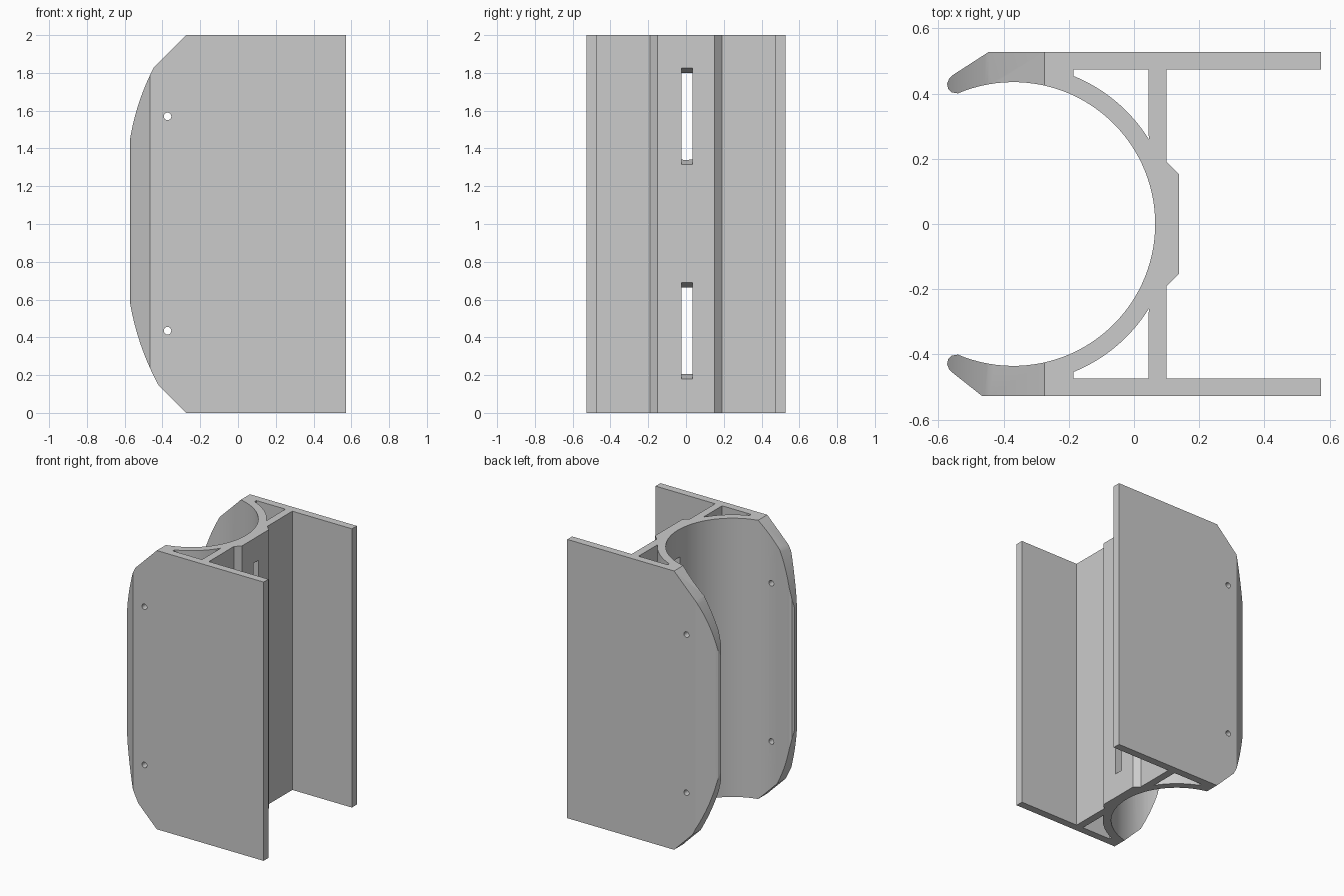
import bpy
import bmesh
from math import atan2, cos, sin, pi
from mathutils import Vector

cube = bpy.data.objects.get("Cube")
if cube:
    bpy.data.objects.remove(cube, do_unlink=True)

H = 2.0
CX, R = -0.37, 0.435          # round channel: centre and radius

grey = bpy.data.materials.new("plain grey")
grey.use_nodes = True
grey.diffuse_color = (0.6, 0.6, 0.6, 1)
grey.node_tree.nodes["Principled BSDF"].inputs["Base Color"].default_value = (0.6, 0.6, 0.6, 1)


def prism(name, points, offset):
    """Extrude a closed 3D outline along an offset."""
    bm = bmesh.new()
    face = bm.faces.new([bm.verts.new(p) for p in points])
    new = bmesh.ops.extrude_face_region(bm, geom=[face])["geom"]
    bmesh.ops.translate(bm, vec=offset, verts=[v for v in new if isinstance(v, bmesh.types.BMVert)])
    bmesh.ops.recalc_face_normals(bm, faces=bm.faces)
    mesh = bpy.data.meshes.new(name)
    bm.to_mesh(mesh)
    bm.free()
    mesh.materials.append(grey)
    obj = bpy.data.objects.new(name, mesh)
    bpy.context.collection.objects.link(obj)
    return obj


def arc(radius, start, end, steps):
    return [(CX + radius * cos(start + (end - start) * i / steps),
             radius * sin(start + (end - start) * i / steps)) for i in range(steps + 1)]


def bezier(a, c, b, steps=14):
    a, c, b = Vector(a), Vector(c), Vector(b)
    return [tuple(a * (1 - t) ** 2 + c * 2 * t * (1 - t) + b * t * t)
            for t in (i / steps for i in range(steps + 1))]


def mirrored(points):
    return [(x, -y) for x, y in points]


def boolean(body, cutter, operation="DIFFERENCE"):
    mod = body.modifiers.new("cut", "BOOLEAN")
    mod.operation = operation
    mod.solver = "EXACT"
    mod.object = cutter
    bpy.ops.object.select_all(action="DESELECT")
    bpy.context.view_layer.objects.active = body
    body.select_set(True)
    bpy.ops.object.modifier_apply(modifier=mod.name)
    bpy.data.objects.remove(cutter, do_unlink=True)


# Extruded section: two side plates, cross web with raised pad, round channel
web = [(0.138, 0.152), (0.10, 0.19), (0.10, 0.473), (0.573, 0.473), (0.573, 0.528)]
tip = [(-0.555, 0.457), (-0.567, 0.446), (-0.573, 0.43), (-0.57, 0.415), (-0.56, 0.404)]
back = web + [(-0.445, 0.528)] + tip
front = mirrored(web + [(-0.465, 0.528)] + tip)
mouth = atan2(0.40, -0.17)
outline = back + arc(R, mouth, -mouth, 72) + front[::-1]
body = prism("channel_bracket", [(x, y, 0) for x, y in outline], (0, 0, H))

# Hollow corners between channel, web and side plates
corner = [(-0.185, 0.473), (0.045, 0.473)] + arc(0.49, atan2(0.26, 0.415), atan2(0.455, 0.185), 20)
for pts in (corner, mirrored(corner)):
    boolean(body, prism("corner_cutter", [(x, y, -0.1) for x, y in pts], (0, 0, H + 0.2)))

# Curved, clipped lips of the side plates
side = [(0.7, -0.1), (0.7, H + 0.1), (-0.175, H + 0.1)]
side += bezier((-0.445, 1.83), (-0.541, 1.645), (-0.573, 1.44)) + [(-0.6, 1.33), (-0.6, 0.70)]
side += bezier((-0.573, 0.59), (-0.533, 0.353), (-0.42, 0.145)) + [(-0.175, -0.1)]
boolean(body, prism("lip_cutter", [(x, -0.7, z) for x, z in side], (0, 1.4, 0)), "INTERSECT")

for slot_z, hole_z in ((0.435, 0.435), (1.57, 1.57)):
    # Strap slots with sloped ends through the web
    slot = [(0.03, slot_z - 0.218), (0.17, slot_z - 0.266),
            (0.17, slot_z + 0.266), (0.03, slot_z + 0.218)]
    boolean(body, prism("slot_cutter", [(x, -0.024, z) for x, z in slot], (0, 0.058, 0)))
    # Small pin holes through both lips
    ring = [(-0.373 + 0.02 * cos(a), -0.7, hole_z + 0.02 * sin(a))
            for a in (2 * pi * i / 20 for i in range(20))]
    boolean(body, prism("pin_cutter", ring, (0, 1.4, 0)))

bpy.ops.object.shade_smooth_by_angle(angle=0.35)
